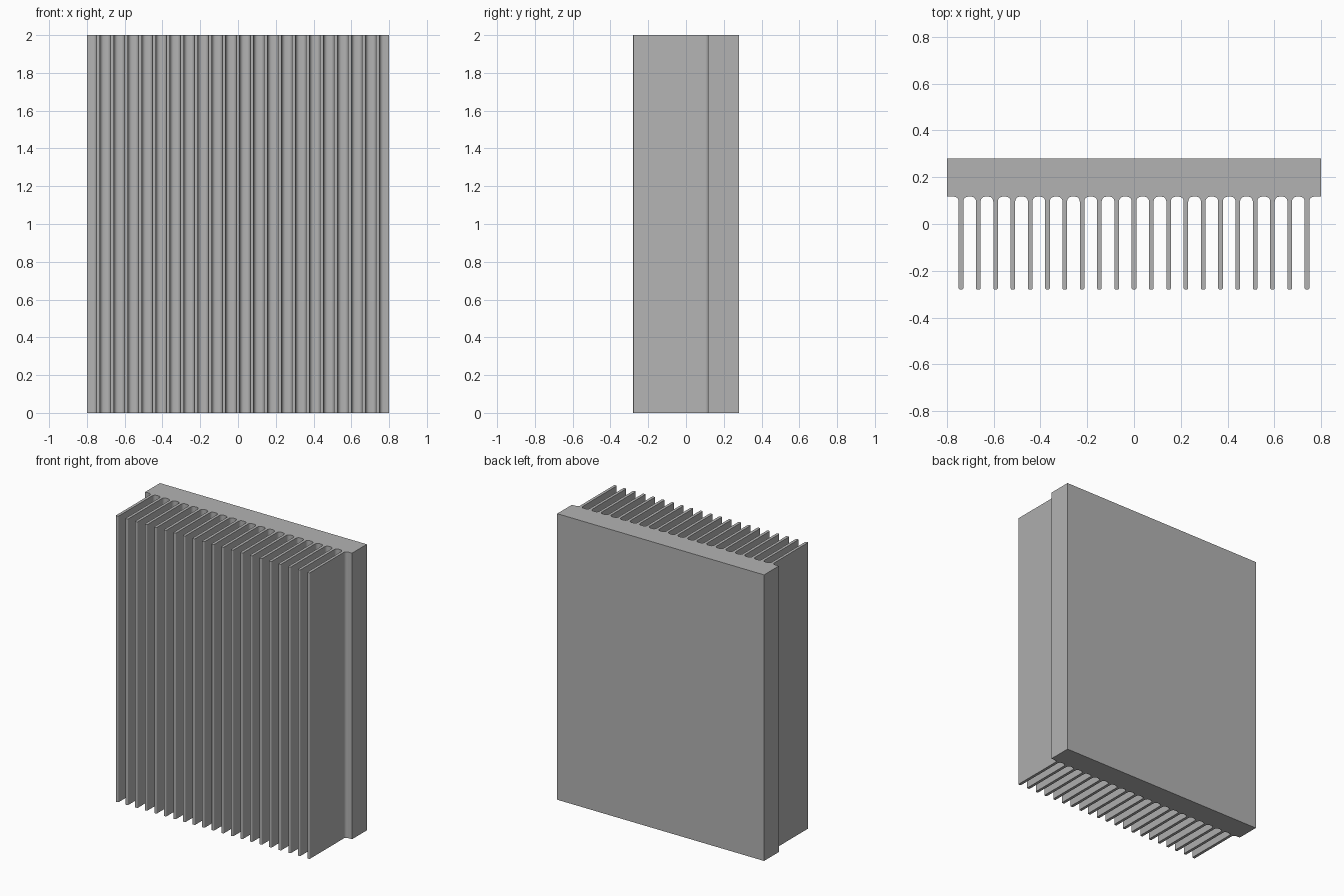
import bpy, bmesh, math

cube = bpy.data.objects.get("Cube")
if cube:
    bpy.data.objects.remove(cube, do_unlink=True)

HEIGHT = 2.0
HALF_W, BACK, ROOT, TIP = 0.8, 0.28, 0.117, -0.28
FINS, PITCH, HALF_FIN = 21, 0.074, 0.01
FILLET, ROUND = 0.02, 0.006
STEPS = 5

metal = bpy.data.materials.new("grey metal")
metal.use_nodes = True
colour = (0.45, 0.45, 0.45, 1)
metal.diffuse_color = colour
metal.node_tree.nodes["Principled BSDF"].inputs["Base Color"].default_value = colour


def arc(cx, cy, radius, start, end):
    """Points along a quarter circle, angles in degrees."""
    angles = [math.radians(start + (end - start) * i / STEPS) for i in range(STEPS + 1)]
    return [(cx + radius * math.cos(a), cy + radius * math.sin(a)) for a in angles]


def fin_outline(x):
    """One fin from left root to right root, with root fillets and rounded tip."""
    reach = HALF_FIN + FILLET
    inner = HALF_FIN - ROUND
    return (arc(x - reach, ROOT - FILLET, FILLET, 90, 0)
            + arc(x - inner, TIP + ROUND, ROUND, 180, 270)
            + arc(x + inner, TIP + ROUND, ROUND, 270, 360)
            + arc(x + reach, ROOT - FILLET, FILLET, 180, 90))


# Base plate and fins as one extruded cross-section
profile = [(HALF_W, ROOT), (HALF_W, BACK), (-HALF_W, BACK), (-HALF_W, ROOT)]
for i in range(FINS):
    profile += fin_outline((i - (FINS - 1) / 2) * PITCH)

bm = bmesh.new()
face = bm.faces.new([bm.verts.new((x, y, 0)) for x, y in profile])
extruded = bmesh.ops.extrude_face_region(bm, geom=[face])
top = [g for g in extruded["geom"] if isinstance(g, bmesh.types.BMVert)]
bmesh.ops.translate(bm, verts=top, vec=(0, 0, HEIGHT))
bmesh.ops.recalc_face_normals(bm, faces=bm.faces)
mesh = bpy.data.meshes.new("finned_heat_sink")
bm.to_mesh(mesh)
bm.free()
mesh.materials.append(metal)

heat_sink = bpy.data.objects.new("finned_heat_sink", mesh)
bpy.context.collection.objects.link(heat_sink)
bpy.context.view_layer.objects.active = heat_sink
heat_sink.select_set(True)
bpy.ops.object.shade_smooth_by_angle(angle=math.radians(35))
